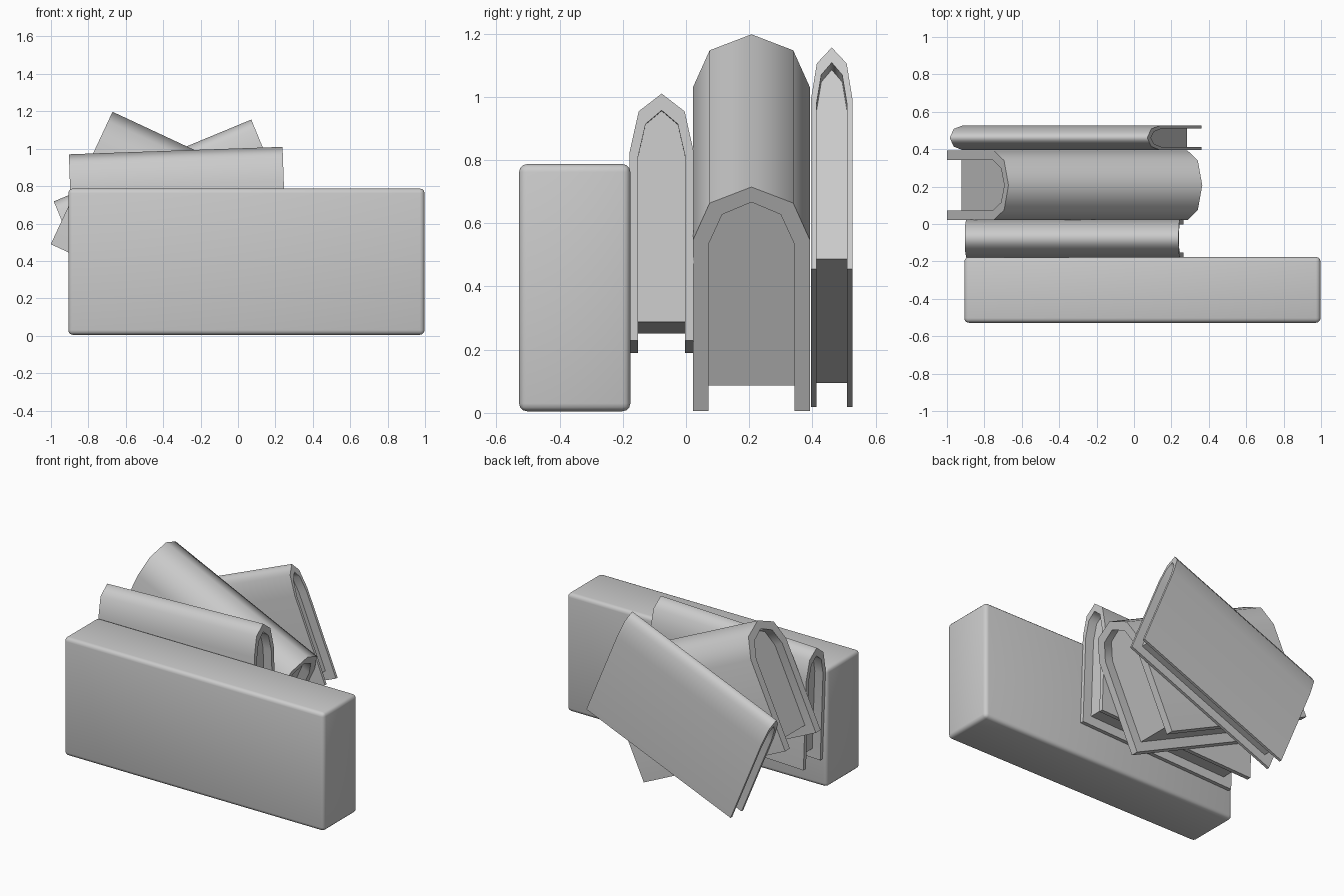
import bpy, bmesh
from math import radians

if "Cube" in bpy.data.objects:
    bpy.data.objects.remove(bpy.data.objects["Cube"])

LENGTH, HEIGHT, INSET = 1.143, 0.781, 0.06

# Half profiles of the spine arch (y as share of half width, z below the ridge)
OUTER = [(1.0, -0.185), (0.715, -0.056)]
INNER = [(0.735, -0.200), (0.50, -0.096)]


def arch(half, ridge, bottom):
    """Closed arch outline, from the right foot over the ridge to the left foot."""
    right = [(half[0][0], bottom)] + half
    return right + [(0, ridge)] + [(-y, z) for y, z in reversed(right)]


def prism(name, outline, length):
    """Extrude a y-z outline along x, centred on the origin."""
    bm = bmesh.new()
    verts = [bm.verts.new((-length / 2, y * 0.185, z)) for y, z in outline]
    face = bm.faces.new(verts)
    new = bmesh.ops.extrude_face_region(bm, geom=[face])["geom"]
    moved = [g for g in new if isinstance(g, bmesh.types.BMVert)]
    bmesh.ops.translate(bm, verts=moved, vec=(length, 0, 0))
    bmesh.ops.recalc_face_normals(bm, faces=bm.faces)
    mesh = bpy.data.meshes.new(name)
    bm.to_mesh(mesh)
    bm.free()
    obj = bpy.data.objects.new(name, mesh)
    bpy.context.collection.objects.link(obj)
    return obj


def smooth(obj, angle):
    bpy.ops.object.select_all(action='DESELECT')
    obj.select_set(True)
    bpy.context.view_layer.objects.active = obj
    bpy.ops.object.shade_smooth_by_angle(angle=radians(angle))


def book(name, loc, tilt, width, zscale=1.0):
    """Cover folded over a recessed page block; loc is the middle of the spine ridge."""
    cover = arch(OUTER, 0, -HEIGHT) + arch(INNER, -0.053, -HEIGHT)[::-1]
    pages = arch(INNER, -0.053, -HEIGHT + INSET)
    for part, outline, length in (("cover", cover, LENGTH),
                                  ("pages", pages, LENGTH - 2 * INSET)):
        obj = prism(f"{name}_{part}", outline, length)
        obj.location = loc
        obj.rotation_euler = (0, radians(tilt), 0)
        obj.scale = (1, width / 0.37, zscale)
        smooth(obj, 50)


# Large rounded block at the front
bpy.ops.mesh.primitive_cube_add(size=1, location=(0.045, -0.352, 0.396))
block = bpy.context.object
block.name = "front_block"
block.scale = (1.905, 0.352, 0.782)
bpy.ops.object.transform_apply(location=False, rotation=False, scale=True)
bevel = block.modifiers.new("rounded_edges", 'BEVEL')
bevel.width = 0.025
bevel.segments = 3
bpy.ops.object.modifier_apply(modifier=bevel.name)
smooth(block, 40)

# Three leaning books behind it
book("near_book", (-0.333, -0.077, 0.990), -2, 0.203)
book("middle_book", (-0.153, 0.207, 0.956), 25, 0.370)
book("back_book", (-0.457, 0.461, 0.937), -22.5, 0.132, 0.97)
